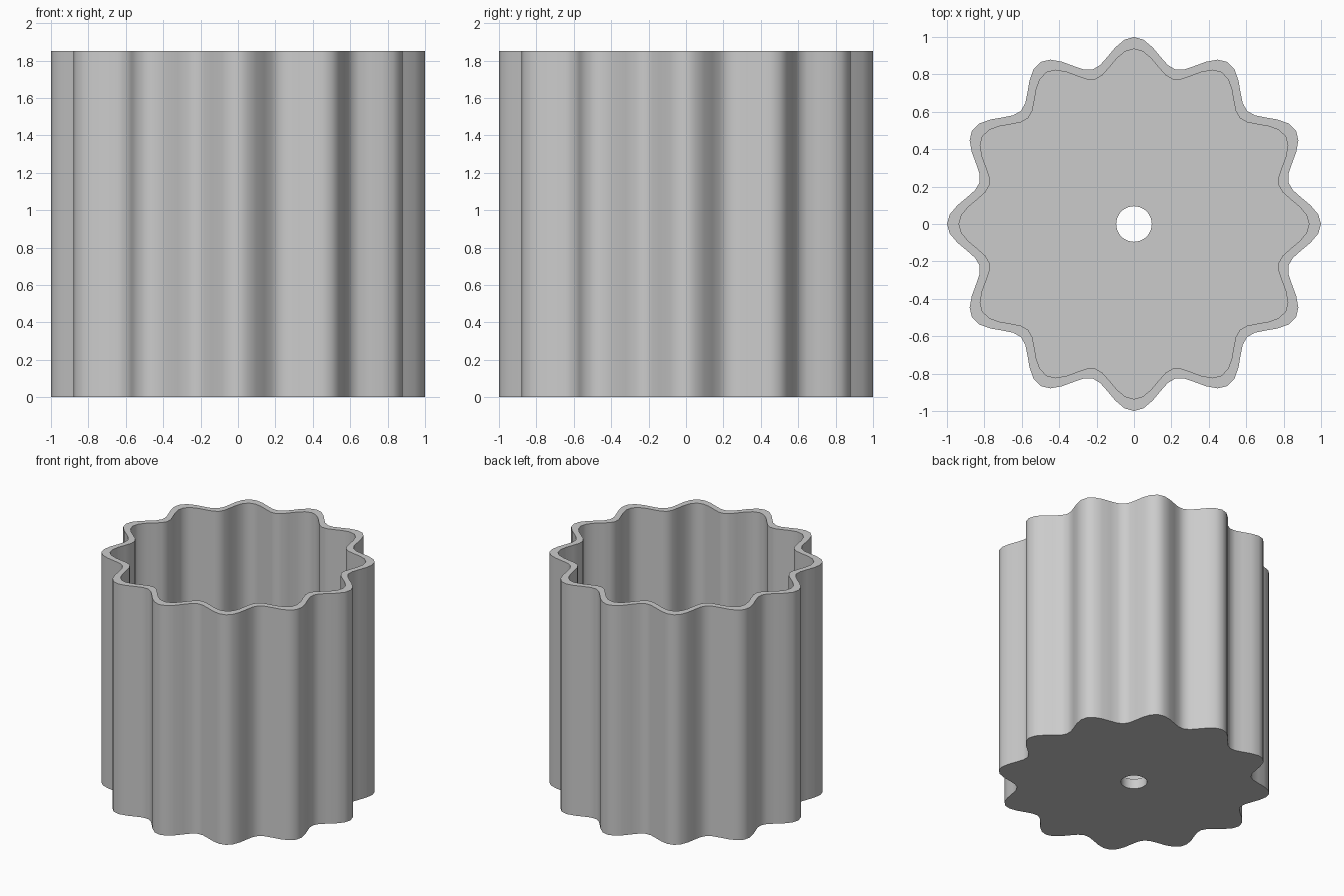
import bpy, bmesh, math

LOBES, STEPS = 12, 120
HEIGHT, FLOOR = 1.85, 0.08
HOLE = 0.095
INNER = 0.936  # inside outline as a fraction of the outside one

cube = bpy.data.objects.get("Cube")
if cube:
    bpy.data.objects.remove(cube, do_unlink=True)

# Material
grey = bpy.data.materials.new("plain grey")
grey.use_nodes = True
colour = (0.6, 0.6, 0.6, 1)
grey.diffuse_color = colour
grey.node_tree.nodes["Principled BSDF"].inputs["Base Color"].default_value = colour


def wavy(a):
    return 0.9275 + 0.0725 * math.cos(LOBES * a)


def ring(bm, radius, z):
    """One closed loop of vertices; radius is a function of the angle."""
    angles = [math.tau * i / STEPS for i in range(STEPS)]
    return [bm.verts.new((radius(a) * math.cos(a), radius(a) * math.sin(a), z))
            for a in angles]


# Fluted pot: outside wall, rim, inside wall, floor, drain hole, underside
bm = bmesh.new()
loops = [
    ring(bm, wavy, 0),
    ring(bm, wavy, HEIGHT),
    ring(bm, lambda a: INNER * wavy(a), HEIGHT),
    ring(bm, lambda a: INNER * wavy(a), FLOOR),
    ring(bm, lambda a: HOLE, FLOOR),
    ring(bm, lambda a: HOLE, 0),
]
for k, low in enumerate(loops):
    high = loops[(k + 1) % len(loops)]
    for i in range(STEPS):
        j = (i + 1) % STEPS
        bm.faces.new((low[i], low[j], high[j], high[i]))
bmesh.ops.recalc_face_normals(bm, faces=bm.faces)

mesh = bpy.data.meshes.new("fluted_pot")
bm.to_mesh(mesh)
bm.free()
mesh.materials.append(grey)
pot = bpy.data.objects.new("fluted_pot", mesh)
bpy.context.collection.objects.link(pot)

# Smooth flutes, crisp rim and base
bpy.ops.object.select_all(action="DESELECT")
pot.select_set(True)
bpy.context.view_layer.objects.active = pot
bpy.ops.object.shade_smooth_by_angle(angle=math.radians(40))
